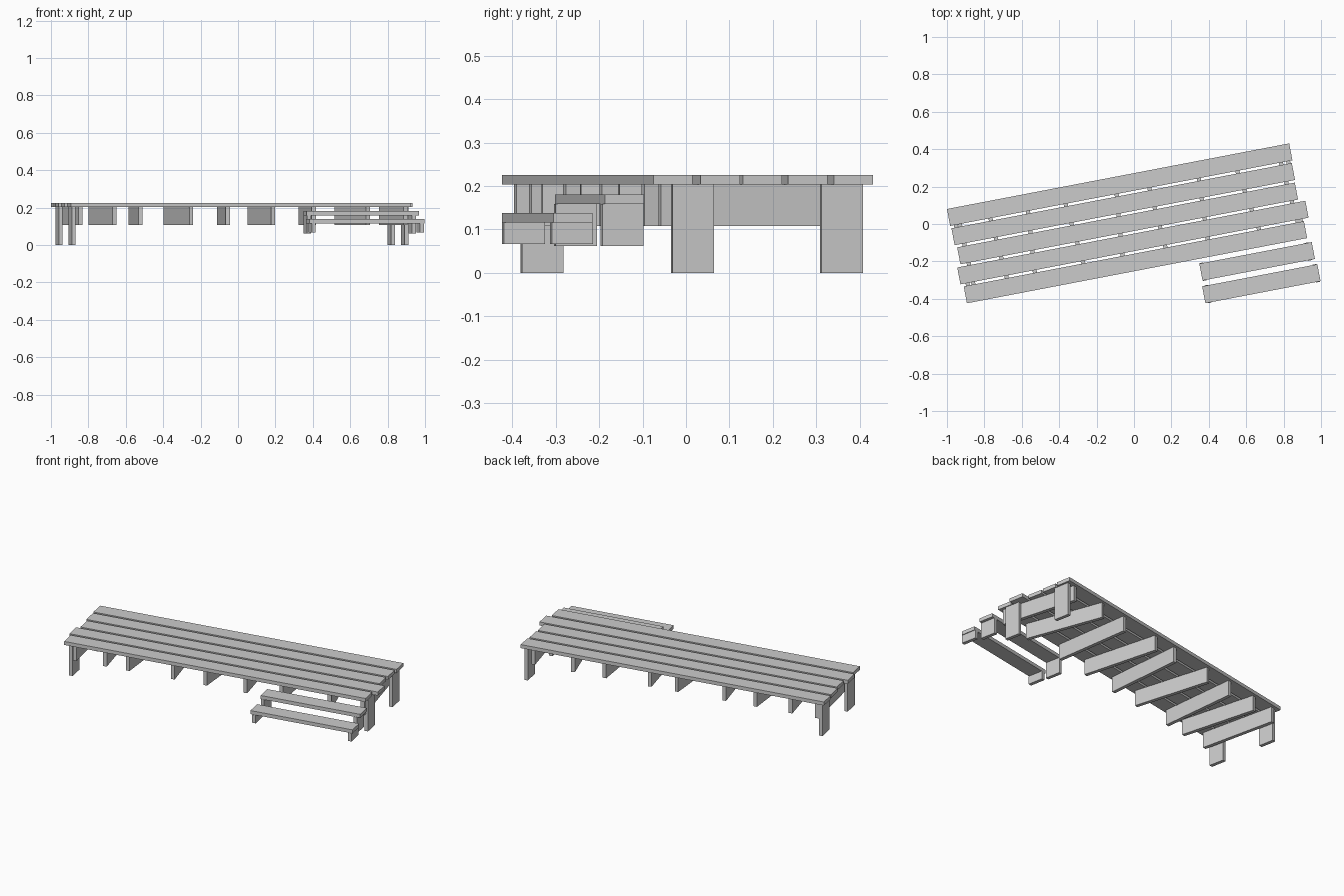
import bpy, math
from mathutils import Matrix, Vector

if "Cube" in bpy.data.objects:
    bpy.data.objects.remove(bpy.data.objects["Cube"])

ANG = math.radians(10.85)
C, S = math.cos(ANG), math.sin(ANG)


def box(name, x, y, z0, z1, length, width, angle):
    """Box centred on x, y, with its length turned to the given angle."""
    bpy.ops.mesh.primitive_cube_add(size=1)
    ob = bpy.context.object
    ob.name = name
    ob.data.transform(Matrix.Diagonal((length, width, z1 - z0, 1)))
    ob.location = (x, y, (z0 + z1) / 2)
    ob.rotation_euler.z = angle
    return ob


def deck_point(u, v):
    """Deck coordinates (along, across) to world x, y."""
    return u * C - v * S, u * S + v * C


def plank(name, u0, u1, v, z0, z1, width=0.092):
    x, y = deck_point((u0 + u1) / 2, v)
    return box(name, x, y, z0, z1, u1 - u0, width, ANG)


# Deck boards with slightly uneven ends
ends = [(-0.967, 0.896), (-0.963, 0.890), (-0.952, 0.886),
        (-0.972, 0.923), (-0.957, 0.895)]
for i, (a, b) in enumerate(ends):
    plank(f"deck_board_{i + 1}", a, b, 0.221 - 0.1058 * i, 0.203, 0.225)

# Joists, alternately skewed: x of back end, x of front end
joists = [(-0.948, -0.842), (-0.788, -0.66), (-0.575, -0.522),
          (-0.388, -0.25), (-0.10, -0.055), (0.062, 0.188),
          (0.335, 0.405), (0.525, 0.695), (0.765, 0.895)]
for i, (xb, xf) in enumerate(joists):
    back = Vector((xb, (0.25 + xb * S) / C))
    front = Vector((xf, (-0.228 + xf * S) / C))
    mid, d = (back + front) / 2, back - front
    box(f"joist_{i + 1}", mid.x, mid.y, 0.108, 0.203,
        d.length, 0.022, math.atan2(d.y, d.x))

# Deck legs
for name, x, y in [("back_left_leg", -0.957, 0.015), ("front_left_leg", -0.887, -0.332),
                   ("back_right_leg", 0.82, 0.358), ("front_right_leg", 0.892, 0.015)]:
    box(name, x, y, 0, 0.203, 0.021, 0.097, ANG)

# Two steps, each with a pair of short supports
for name, a, b, v, ztop, zleg, legs in [
        ("upper_step", 0.303, 0.915, -0.320, 0.181, 0.062, (0.316, 0.887)),
        ("lower_step", 0.295, 0.922, -0.442, 0.138, 0.066, (0.318, 0.907))]:
    plank(name + "_tread", a, b, v, ztop - 0.022, ztop)
    for side, u in zip(("left", "right"), legs):
        plank(f"{name}_{side}_support", u - 0.0105, u + 0.0105, v, zleg, ztop - 0.022, 0.097)
